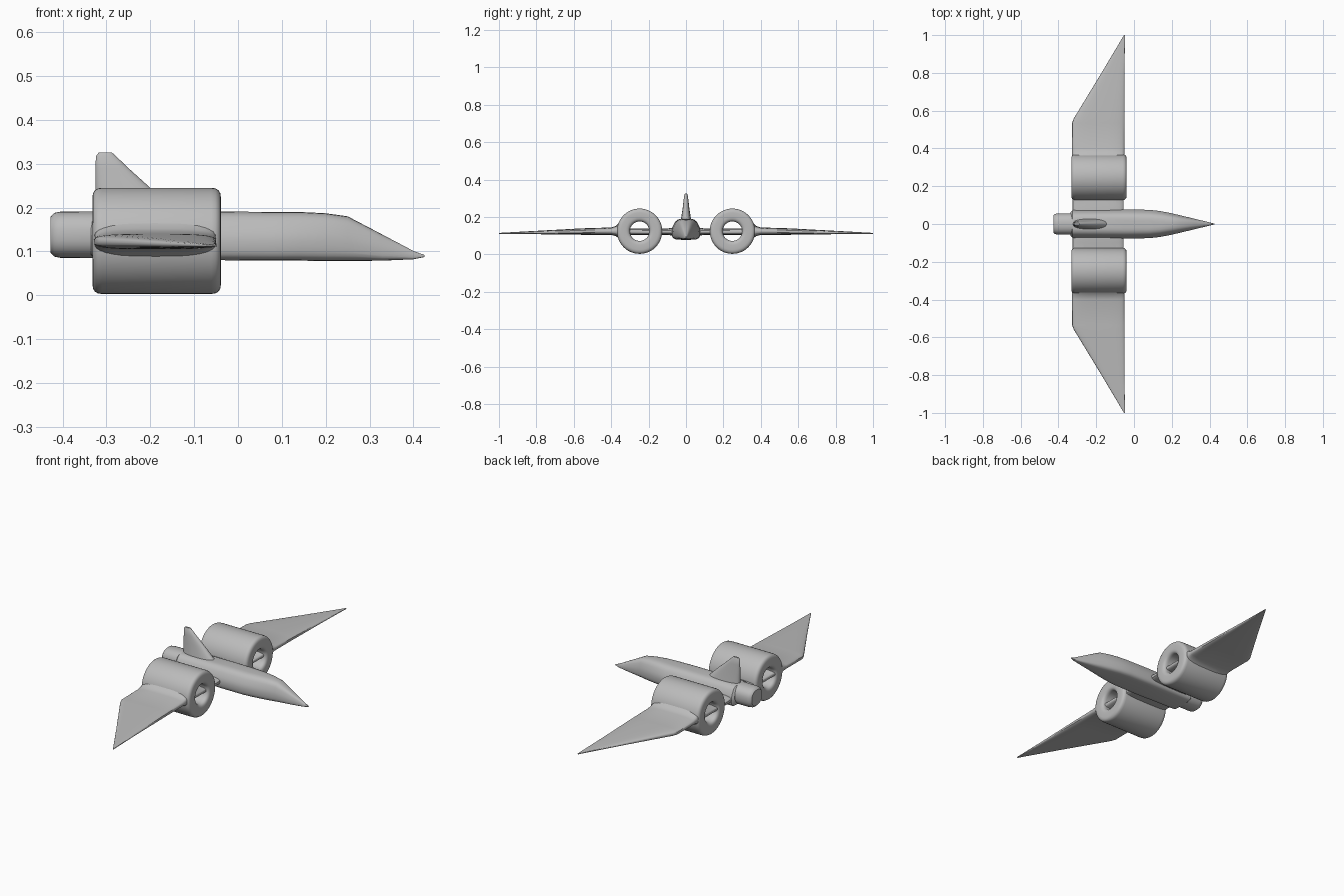
import bpy, bmesh, math
from mathutils import Vector

cube = bpy.data.objects.get("Cube")
if cube:
    bpy.data.objects.remove(cube)

grey = bpy.data.materials.new("plain grey")
grey.use_nodes = True
grey.diffuse_color = (0.5, 0.5, 0.5, 1)
grey.node_tree.nodes["Principled BSDF"].inputs["Base Color"].default_value = (0.5, 0.5, 0.5, 1)


def finish(name, bm, mirror=False, angle=40):
    bmesh.ops.recalc_face_normals(bm, faces=bm.faces[:])
    mesh = bpy.data.meshes.new(name)
    bm.to_mesh(mesh)
    bm.free()
    mesh.materials.append(grey)
    obj = bpy.data.objects.new(name, mesh)
    bpy.context.collection.objects.link(obj)
    bpy.ops.object.select_all(action='DESELECT')
    obj.select_set(True)
    bpy.context.view_layer.objects.active = obj
    bpy.ops.object.shade_smooth_by_angle(angle=math.radians(angle))
    if mirror:
        mod = obj.modifiers.new("Mirror", 'MIRROR')
        mod.use_axis = (False, True, False)
        mod.use_clip = True
    return obj


def loft(name, rings, cap_start=True, **options):
    """Skin a row of equal-sized point rings and cap the ends."""
    bm = bmesh.new()
    rows = [[bm.verts.new(p) for p in ring] for ring in rings]
    for a, b in zip(rows, rows[1:]):
        for i in range(len(a)):
            j = (i + 1) % len(a)
            bm.faces.new((a[i], a[j], b[j], b[i]))
    if cap_start:
        bm.faces.new(rows[0])
    bm.faces.new(rows[-1])
    return finish(name, bm, **options)


def oval(u0, u1, v0, v1, power=1.0, steps=32):
    """Oval filling a box; a power under 1 makes it squarer."""
    pts = []
    for i in range(steps):
        t = 2 * math.pi * i / steps
        c, s = math.cos(t), math.sin(t)
        c = math.copysign(abs(c) ** power, c)
        s = math.copysign(abs(s) ** power, s)
        pts.append(((u0 + u1) / 2 + (u1 - u0) / 2 * c, (v0 + v1) / 2 + (v1 - v0) / 2 * s))
    return pts


def rounded(corners, radius, steps=4):
    """Polygon outline with each corner replaced by a curve."""
    pts = []
    for i, corner in enumerate(corners):
        p = Vector(corner)
        before = Vector(corners[i - 1]) - p
        after = Vector(corners[(i + 1) % len(corners)]) - p
        a = p + before.normalized() * min(radius, before.length * 0.4)
        b = p + after.normalized() * min(radius, after.length * 0.4)
        for k in range(steps + 1):
            t = k / steps
            pts.append(a * (1 - t) ** 2 + p * 2 * t * (1 - t) + b * t * t)
    return pts


# Fuselage: half width, bottom and top at each station along x
stations = [(-0.335, 0.064, 0.092, 0.182), (-0.325, 0.076, 0.084, 0.19), (-0.05, 0.079, 0.08, 0.191),
            (0.08, 0.077, 0.079, 0.19), (0.14, 0.07, 0.079, 0.19), (0.2, 0.058, 0.078, 0.187),
            (0.25, 0.046, 0.078, 0.18), (0.33, 0.026, 0.079, 0.138), (0.4, 0.009, 0.082, 0.101),
            (0.425, 0.002, 0.087, 0.092)]
rings = []
for x, w, low, high in stations:
    h = high - low
    shape = [(-w * 0.93, low), (w * 0.93, low), (w, low + h * 0.5),
             (w * 0.62, high), (-w * 0.62, high), (-w, low + h * 0.5)]
    rings.append([(x, p[0], p[1]) for p in rounded(shape, 0.03)])
loft("fuselage", rings)

# Tail nozzle
loft("tail_nozzle", [[(x, y, z) for y, z in oval(-r, r, 0.138 - r * 0.94, 0.138 + r * 0.94, 0.85)]
                     for x, r in [(-0.3, 0.057), (-0.405, 0.056), (-0.419, 0.053), (-0.427, 0.044)]])

# Wings: rear x, front x, bottom and top at each station along y
spans = [(0, -0.325, -0.055, 0.104, 0.138), (0.065, -0.325, -0.055, 0.1, 0.144),
         (0.1, -0.325, -0.055, 0.104, 0.138), (0.33, -0.325, -0.055, 0.104, 0.138),
         (0.36, -0.328, -0.05, 0.086, 0.166), (0.375, -0.328, -0.05, 0.098, 0.152),
         (0.4, -0.328, -0.05, 0.104, 0.144), (0.535, -0.328, -0.05, 0.105, 0.14),
         (0.56, -0.318, -0.05, 0.105, 0.139), (0.8, -0.172, -0.05, 0.108, 0.126),
         (1.0, -0.053, -0.048, 0.11, 0.115)]
loft("wings", [[(x, y, z) for x, z in oval(*box, 0.6)] for y, *box in spans],
     cap_start=False, mirror=True)

# Ring engines: a rounded section spun around the engine axis
section = rounded([(-0.332, 0.052), (-0.039, 0.052), (-0.039, 0.121), (-0.332, 0.121)], 0.022)
bm = bmesh.new()
verts = [bm.verts.new((p[0], 0.248, 0.124 + p[1])) for p in section]
edges = [bm.edges.new((verts[i - 1], verts[i])) for i in range(len(verts))]
bmesh.ops.spin(bm, geom=verts + edges, cent=(0, 0.248, 0.124), axis=(1, 0, 0),
               angle=2 * math.pi, steps=48, use_duplicate=False)
bmesh.ops.remove_doubles(bm, verts=bm.verts[:], dist=0.0001)
finish("ring_engines", bm, mirror=True)

# Tail fin: height, rear x, front x and half thickness
fin = [(0.17, -0.325, -0.125, 0.03), (0.2, -0.325, -0.155, 0.025), (0.245, -0.325, -0.2, 0.018),
       (0.29, -0.325, -0.25, 0.013), (0.317, -0.324, -0.278, 0.009), (0.325, -0.318, -0.287, 0.005)]
loft("tail_fin", [[(x, y, z) for x, y in oval(rear, front, -w, w, 0.85)] for z, rear, front, w in fin])
